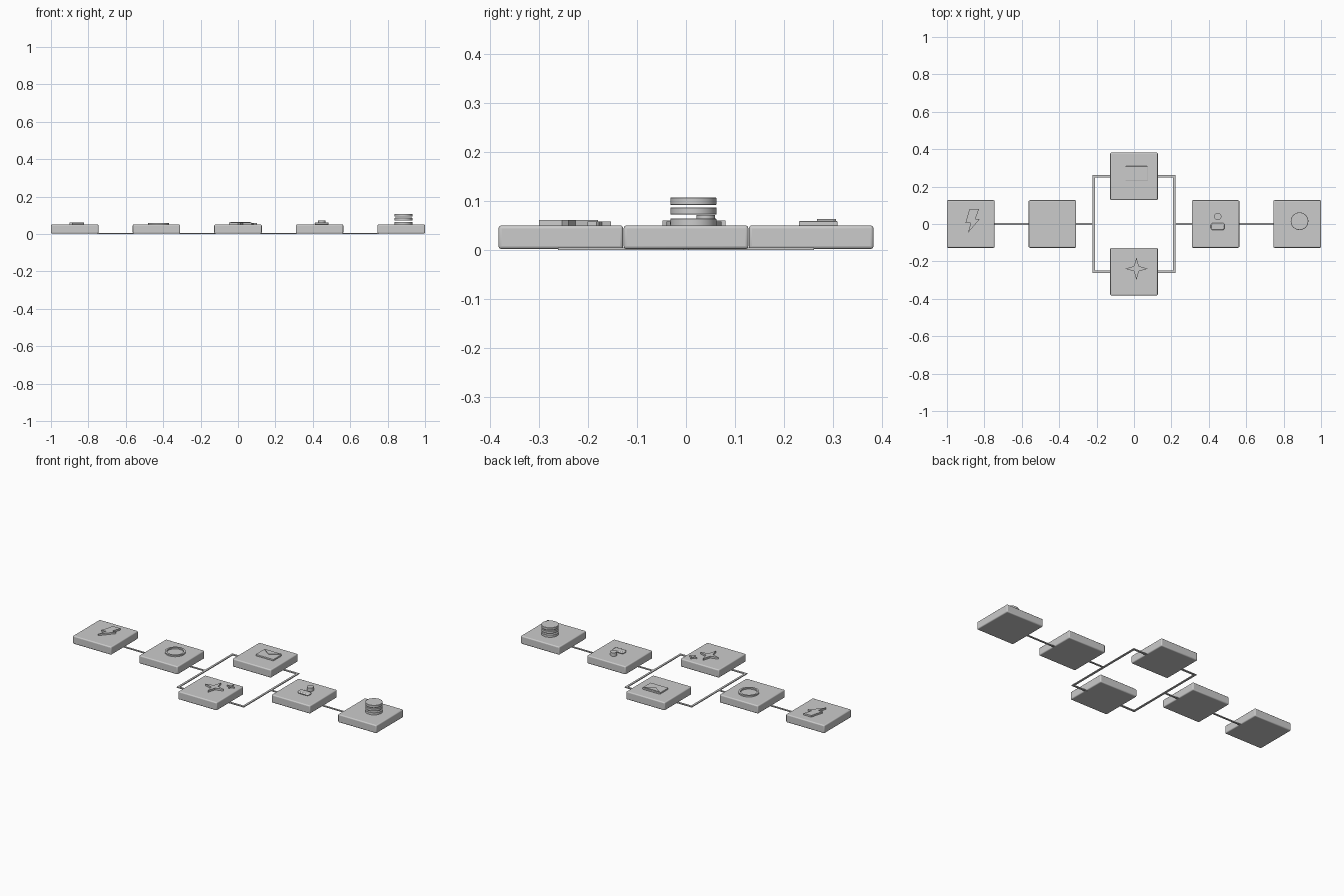
import bpy, bmesh, math

if "Cube" in bpy.data.objects:
    bpy.data.objects.remove(bpy.data.objects["Cube"])

grey = bpy.data.materials.new("light grey")
grey.diffuse_color = (0.6, 0.6, 0.6, 1)
grey.use_nodes = True
grey.node_tree.nodes["Principled BSDF"].inputs["Base Color"].default_value = grey.diffuse_color


def finish(name, bm, bevel=0.0, segments=2, smooth=False):
    bmesh.ops.recalc_face_normals(bm, faces=bm.faces)
    me = bpy.data.meshes.new(name)
    bm.to_mesh(me)
    bm.free()
    me.materials.append(grey)
    ob = bpy.data.objects.new(name, me)
    bpy.context.collection.objects.link(ob)
    if bevel:
        mod = ob.modifiers.new("soft_edges", 'BEVEL')
        mod.width, mod.segments = bevel, segments
        mod.limit_method = 'ANGLE'
    if smooth:
        bpy.ops.object.select_all(action='DESELECT')
        ob.select_set(True)
        bpy.context.view_layer.objects.active = ob
        bpy.ops.object.shade_smooth_by_angle(angle=math.radians(40))
    return ob


def prism(name, points, z0, z1, **kw):
    """Extrude a flat outline from z0 to z1."""
    bm = bmesh.new()
    face = bm.faces.new([bm.verts.new((x, y, z0)) for x, y in points])
    top = bmesh.ops.extrude_face_region(bm, geom=[face])["geom"]
    for v in top:
        if isinstance(v, bmesh.types.BMVert):
            v.co.z = z1
    return finish(name, bm, **kw)


def box(name, x0, x1, y0, y1, z0, z1, **kw):
    return prism(name, [(x0, y0), (x1, y0), (x1, y1), (x0, y1)], z0, z1, **kw)


def circle(cx, cy, r, n=48):
    return [(cx + r * math.cos(2 * math.pi * i / n),
             cy + r * math.sin(2 * math.pi * i / n)) for i in range(n)]


def star(cx, cy, r, inner):
    return [(cx + (r, inner)[i % 2] * math.cos(i * math.pi / 4),
             cy + (r, inner)[i % 2] * math.sin(i * math.pi / 4)) for i in range(8)]


def rounded_bar(x0, x1, y0, y1, r, n=6):
    pts = []
    for k, (cx, cy) in enumerate([(x1 - r, y1 - r), (x0 + r, y1 - r),
                                  (x0 + r, y0 + r), (x1 - r, y0 + r)]):
        for i in range(n + 1):
            a = math.pi / 2 * (k + i / n)
            pts.append((cx + r * math.cos(a), cy + r * math.sin(a)))
    return pts


# Tiles
TOP = 0.05
H = 0.127
tiles = {"bolt": (-0.873, 0), "ring": (-0.436, 0), "envelope": (0, 0.255),
         "sparkle": (0, -0.255), "person": (0.436, 0), "database": (0.873, 0)}
for label, (x, y) in tiles.items():
    box(label + "_tile", x - H, x + H, y - H, y + H, 0.002, TOP,
        bevel=0.006, segments=3, smooth=True)

# Straight connectors and the split loop
for i, (x0, x1) in enumerate([(-0.75, -0.56), (-0.312, -0.215),
                              (0.215, 0.312), (0.56, 0.75)]):
    box(f"connector_{i + 1}", x0, x1, -0.005, 0.005, 0, 0.005)
for s, side in ((-1, "left"), (1, "right")):
    w = 0.006
    x = s * 0.215
    box(side + "_loop_bar", x - w, x + w, -0.261, 0.261, 0, 0.005)
    for y, end in ((-0.255, "front"), (0.255, "back")):
        a, b = sorted((s * 0.12, x - s * w))
        box(f"{side}_{end}_loop_arm", a, b, y - w, y + w, 0, 0.005)

# Lightning bolt
prism("bolt_icon", [(-0.88, 0.08), (-0.829, 0.08), (-0.848, 0.027), (-0.824, 0.027),
                    (-0.888, -0.048), (-0.873, 0.005), (-0.901, 0.005)],
      TOP - 0.001, 0.06)

# Ring
bm = bmesh.new()
loops = [[bm.verts.new((x, y, z)) for x, y in circle(-0.425, 0.016, r)]
         for r, z in ((0.056, 0.049), (0.056, 0.058), (0.045, 0.058), (0.045, 0.049))]
for k in range(4):
    a, b = loops[k], loops[(k + 1) % 4]
    for i in range(48):
        j = (i + 1) % 48
        bm.faces.new((a[i], a[j], b[j], b[i]))
finish("ring_icon", bm, smooth=True)

# Envelope and its flap
box("envelope_body", -0.045, 0.072, 0.23, 0.309, TOP - 0.001, 0.059, bevel=0.002)
prism("envelope_flap", [(-0.041, 0.306), (0.0135, 0.267), (0.068, 0.306)], 0.058, 0.063)

# Sparkles
prism("large_sparkle", star(0.013, -0.239, 0.06, 0.019), TOP - 0.001, 0.061)
prism("small_sparkle", star(0.077, -0.177, 0.024, 0.008), TOP - 0.001, 0.058)

# Person
prism("person_head", circle(0.448, 0.04, 0.019, 32), TOP - 0.001, 0.071, smooth=True)
prism("person_shoulders", rounded_bar(0.41, 0.485, -0.033, 0.006, 0.014),
      TOP - 0.001, 0.061, bevel=0.005, smooth=True)

# Database stack
for i, (z0, z1) in enumerate([(0.049, 0.064), (0.072, 0.087), (0.092, 0.107)]):
    prism(f"database_disc_{i + 1}", circle(0.885, 0.015, 0.047), z0, z1,
          bevel=0.001, segments=1, smooth=True)
